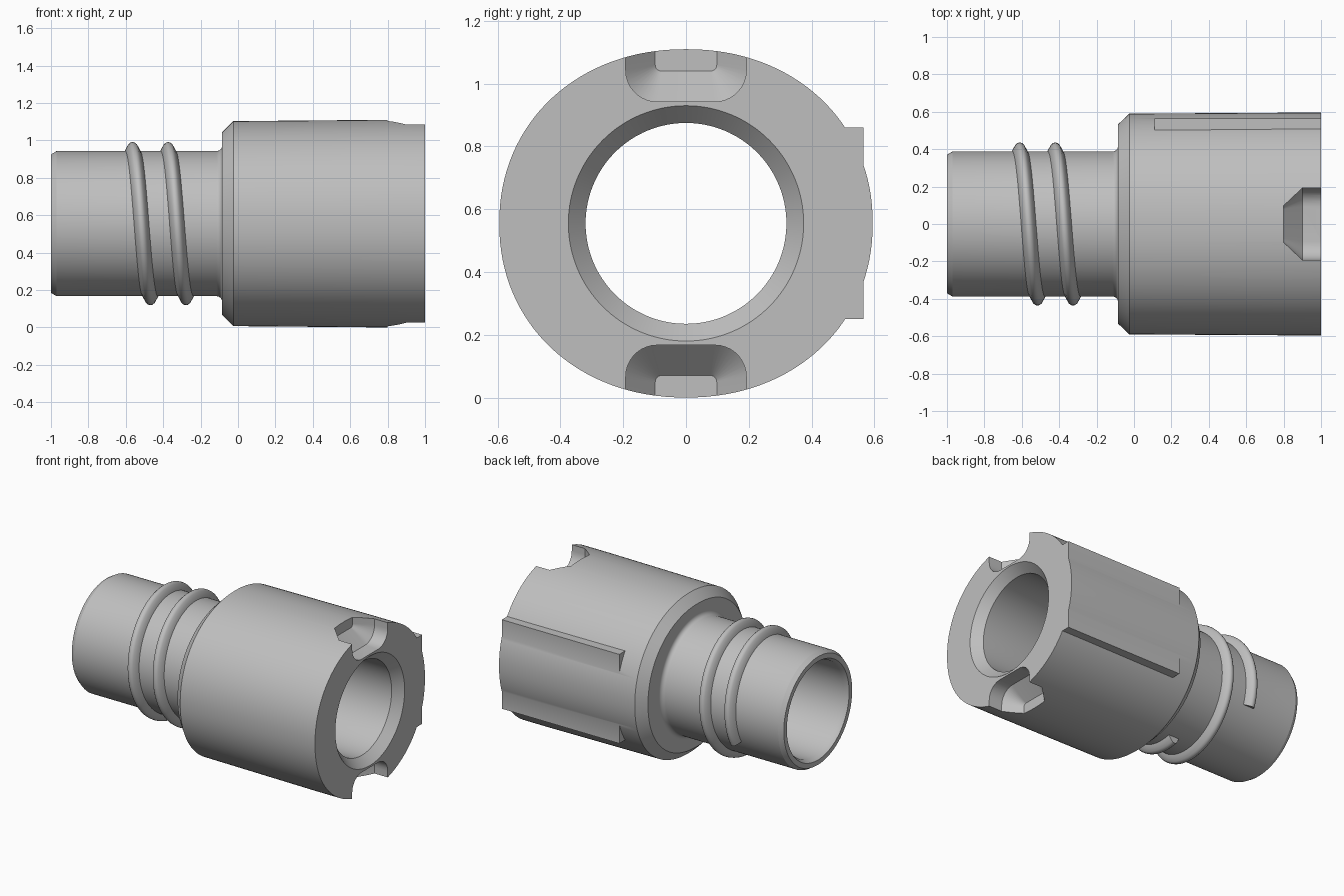
import bpy, bmesh, math
from math import sin, cos, pi, radians
from mathutils import Matrix

AXIS_Z = 0.555
SEG = 128

if "Cube" in bpy.data.objects:
    bpy.data.objects.remove(bpy.data.objects["Cube"], do_unlink=True)

grey = bpy.data.materials.new("plain_grey")
grey.use_nodes = True
grey.diffuse_color = (0.52, 0.52, 0.52, 1)
grey.node_tree.nodes["Principled BSDF"].inputs["Base Color"].default_value = (0.52, 0.52, 0.52, 1)


def loft(name, rings, closed):
    """Skin a list of equal point rings; join the last to the first if closed, else cap the ends."""
    bm = bmesh.new()
    loops = [[bm.verts.new(p) for p in ring] for ring in rings]
    n = len(loops[0])
    pairs = list(zip(loops, loops[1:]))
    if closed:
        pairs.append((loops[-1], loops[0]))
    else:
        bm.faces.new(loops[0])
        bm.faces.new(loops[-1])
    for a, b in pairs:
        for i in range(n):
            j = (i + 1) % n
            bm.faces.new((a[i], a[j], b[j], b[i]))
    bmesh.ops.recalc_face_normals(bm, faces=bm.faces)
    mesh = bpy.data.meshes.new(name)
    bm.to_mesh(mesh)
    bm.free()
    obj = bpy.data.objects.new(name, mesh)
    bpy.context.collection.objects.link(obj)
    obj.location.z = AXIS_Z
    mesh.materials.append(grey)
    return obj


def oval(x, ry, rz=None):
    """Ring around the x axis: a circle, or a slightly squared oval when rz is given."""
    power = 2 / 2.1 if rz else 1
    rz = rz or ry
    ring = []
    for i in range(SEG):
        a = 2 * pi * i / SEG
        c, s = cos(a), sin(a)
        ring.append((x, ry * math.copysign(abs(c) ** power, c),
                     rz * math.copysign(abs(s) ** power, s)))
    return ring


def activate(obj):
    bpy.ops.object.select_all(action='DESELECT')
    obj.select_set(True)
    bpy.context.view_layer.objects.active = obj


def combine(obj, tool, operation):
    mod = obj.modifiers.new(operation.title(), 'BOOLEAN')
    mod.operation = operation
    mod.solver = 'EXACT'
    mod.object = tool
    activate(obj)
    bpy.ops.object.modifier_apply(modifier=mod.name)
    bpy.data.objects.remove(tool, do_unlink=True)


# Hollow body: spigot, shoulder fillet, chamfered sleeve, then the bore back to the start
fillet = [oval(-0.115 + 0.03 * sin(a), 0.418 - 0.03 * cos(a))
          for a in (radians(d) for d in range(0, 91, 15))]
rings = [oval(-1, 0.37), oval(-0.97, 0.388)] + fillet + [
    oval(-0.085, 0.533, 0.488), oval(-0.025, 0.59, 0.548),
    oval(0.8, 0.595, 0.555), oval(1, 0.595, 0.555),
    oval(1, 0.375), oval(0.94, 0.32),
    oval(-0.97, 0.32), oval(-1, 0.337)]
body = loft("sleeve_body", rings, True)

# Flat key pad along the back
pad = [[(x, 0.45, -0.305), (x, 0.565, -0.305), (x, 0.565, 0.305), (x, 0.45, 0.305)]
       for x in (0.11, 1)]
combine(body, loft("key_pad", pad, False), 'UNION')


def slot_section(x, half, floor, r):
    """Open-topped slot outline with rounded floor corners."""
    right = [(half - r + r * cos(a), floor + r - r * sin(a))
             for a in (radians(d) for d in range(0, 91, 10))]
    pts = [(half, 0.75)] + right
    pts += [(-y, z) for y, z in reversed(pts)]
    return [(x, y, z) for y, z in pts]


# Tapered slots in the top and bottom of the rim
for side in (1, -1):
    cutter = loft("slot_cutter", [slot_section(1.1, 0.192, 0.388, 0.1),
                                  slot_section(0.9, 0.192, 0.388, 0.1),
                                  slot_section(0.8, 0.098, 0.485, 0.02)], False)
    if side < 0:
        cutter.data.transform(Matrix.Rotation(pi, 4, 'X'))
    cutter.hide_render = True
    combine(body, cutter, 'DIFFERENCE')

# Rounded helical rib around the spigot
PITCH = 0.19
rib_shape = [(-0.043, 0.37), (-0.04, 0.388), (-0.03, 0.408), (-0.02, 0.426), (-0.01, 0.434),
             (0, 0.436)]
rib_shape += [(-u, r) for u, r in reversed(rib_shape[:-1])]
rib_rings = []
for deg in range(-26, 640, 4):
    a = radians(deg)
    x = -0.611 + PITCH * deg / 360
    rib_rings.append([(x + u, r * cos(a), r * sin(a)) for u, r in rib_shape])
rib = loft("helical_rib", rib_rings, False)

for obj in (body, rib):
    activate(obj)
    bpy.ops.object.shade_smooth_by_angle(angle=radians(30))
